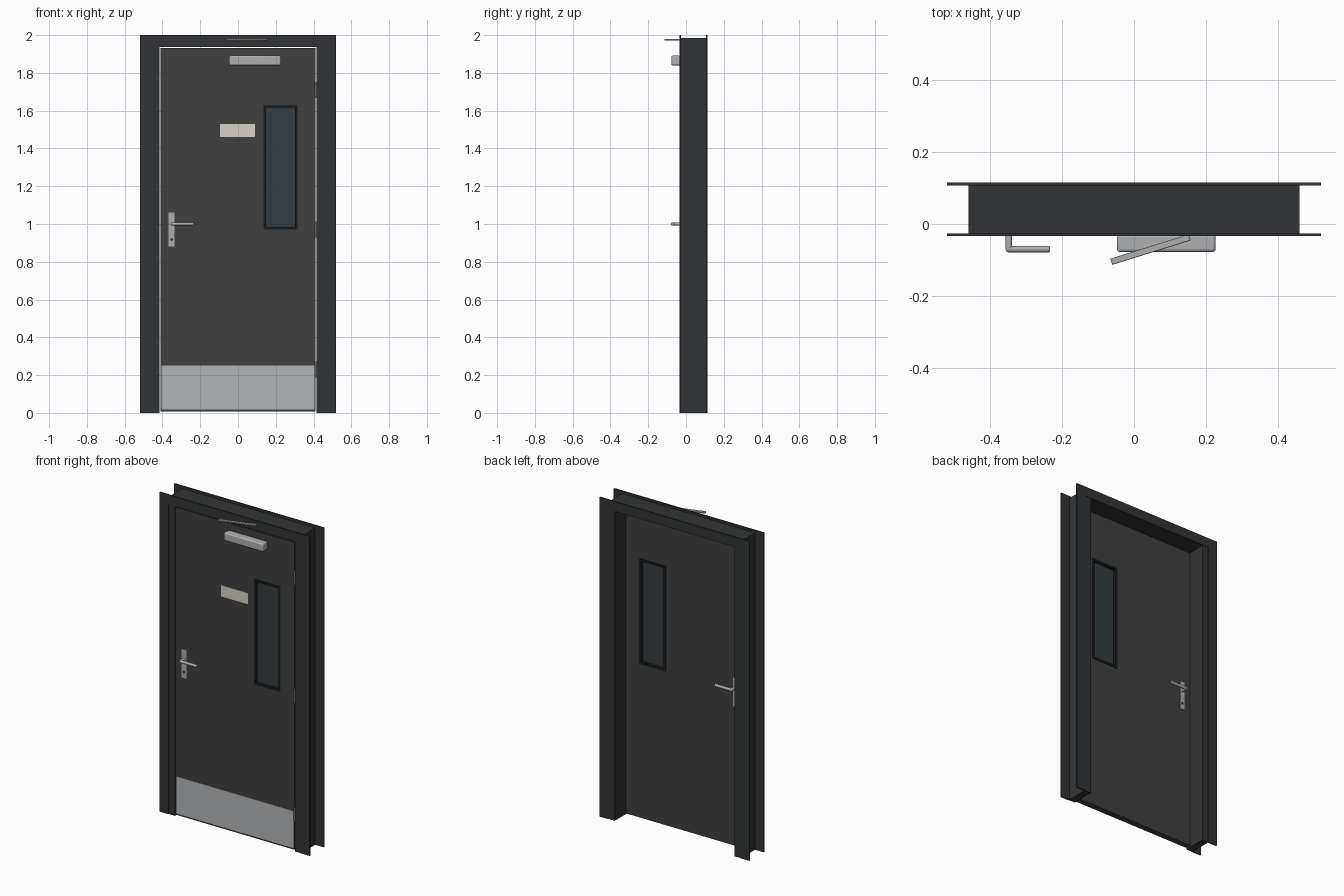
import bpy
from math import atan2
from mathutils import Vector

if "Cube" in bpy.data.objects:
    bpy.data.objects.remove(bpy.data.objects["Cube"])


def material(name, r, g, b):
    m = bpy.data.materials.new(name)
    m.diffuse_color = (r, g, b, 1)
    m.use_nodes = True
    m.node_tree.nodes["Principled BSDF"].inputs["Base Color"].default_value = m.diffuse_color
    return m


FRAME = material("frame_paint", 0.032, 0.034, 0.036)
DOOR = material("door_paint", 0.05, 0.05, 0.052)
BLACK = material("black_trim", 0.012, 0.013, 0.014)
GLASS = material("dark_glass", 0.035, 0.045, 0.052)
STEEL = material("brushed_steel", 0.42, 0.43, 0.44)
PLATE = material("kick_steel", 0.45, 0.47, 0.48)
CREAM = material("sign_cream", 0.68, 0.65, 0.57)


def box(name, x, y, z, mat, bevel=0, segments=3):
    """Box from (min, max) ranges, optionally with rounded edges."""
    lo, hi = zip(x, y, z)
    bpy.ops.mesh.primitive_cube_add(size=1, location=[(a + b) / 2 for a, b in zip(lo, hi)])
    ob = bpy.context.object
    ob.name = name
    ob.scale = [b - a for a, b in zip(lo, hi)]
    bpy.ops.object.transform_apply(location=False, rotation=False, scale=True)
    ob.data.materials.append(mat)
    if bevel:
        m = ob.modifiers.new("bevel", 'BEVEL')
        m.width, m.segments = bevel, segments
        bpy.ops.object.shade_smooth_by_angle()
    return ob


def rod(name, a, b, radius, mat, bevel=0):
    a, b = Vector(a), Vector(b)
    bpy.ops.mesh.primitive_cylinder_add(vertices=24, radius=radius, depth=(b - a).length,
                                        location=(a + b) / 2,
                                        rotation=(b - a).to_track_quat('Z', 'Y').to_euler())
    ob = bpy.context.object
    ob.name = name
    ob.data.materials.append(mat)
    if bevel:
        m = ob.modifiers.new("bevel", 'BEVEL')
        m.width, m.segments = bevel, 3
    bpy.ops.object.shade_smooth_by_angle()
    return ob


def cut(ob, x, y, z):
    """Cut a rectangular opening through an object."""
    cutter = box("cutter", x, y, z, BLACK)
    cutter.hide_render = True
    m = ob.modifiers.new("opening", 'BOOLEAN')
    m.operation, m.solver, m.object = 'DIFFERENCE', 'EXACT', cutter
    bpy.context.view_layer.objects.active = ob
    bpy.ops.object.modifier_apply(modifier=m.name)
    bpy.data.objects.remove(cutter, do_unlink=True)
    return ob


# Frame lining: two jambs and a head
for side, s in (("left", -1), ("right", 1)):
    box(side + "_jamb", sorted((s * 0.415, s * 0.46)), (-0.031, 0.112), (0, 1.985), FRAME)
box("head_jamb", (-0.415, 0.415), (-0.031, 0.112), (1.937, 1.985), FRAME)

# Architraves: thin surrounds on both faces of the wall
for face, y in (("front", (-0.034, -0.026)), ("back", (0.107, 0.115))):
    surround = box(face + "_architrave", (-0.52, 0.52), y, (0, 2), FRAME)
    cut(surround, (-0.458, 0.458), (-1, 1), (-1, 1.94))

# Door leaf with vision panel opening
DF, DB = -0.029, 0.008
leaf = box("door_leaf", (-0.411, 0.411), (DF, DB), (0.008, 1.932), DOOR)
cut(leaf, (0.143, 0.307), (-1, 1), (0.98, 1.62))
box("vision_glass", (0.14, 0.31), (-0.016, -0.006), (0.975, 1.625), GLASS)
for face, y in (("front", (DF - 0.004, -0.016)), ("back", (-0.006, DB + 0.004))):
    bead = box(face + "_glazing_bead", (0.134, 0.316), y, (0.97, 1.63), BLACK)
    cut(bead, (0.147, 0.303), (-1, 1), (0.984, 1.616))

# Kick plate and blank sign
box("kick_plate", (-0.405, 0.405), (DF - 0.002, DF), (0.018, 0.25), PLATE)
box("sign_plate", (-0.095, 0.091), (DF - 0.002, DF), (1.46, 1.53), CREAM)

# Lever handle sets on both faces
for face, y0, d in (("front", DF, -1), ("back", DB, 1)):
    tip = y0 + d * 0.041
    box(face + "_handle_plate", (-0.367, -0.335), sorted((y0, y0 + d * 0.004)), (0.88, 1.06), STEEL)
    rod(face + "_lever_stem", (-0.348, y0, 1), (-0.348, tip, 1), 0.009, STEEL)
    bpy.ops.mesh.primitive_uv_sphere_add(segments=24, ring_count=12, radius=0.009,
                                         location=(-0.348, tip, 1))
    elbow = bpy.context.object
    elbow.name = face + "_lever_elbow"
    elbow.data.materials.append(STEEL)
    bpy.ops.object.shade_smooth_by_angle()
    rod(face + "_lever_grip", (-0.348, tip, 1), (-0.234, tip, 1), 0.009, STEEL, 0.004)
    rod(face + "_lock_cylinder", (-0.351, y0, 0.918), (-0.351, y0 + d * 0.006, 0.918), 0.007, BLACK)

# Hinge knuckles in the gap on the right
for i, z in enumerate((0.23, 0.97, 1.71)):
    rod(f"hinge_{i + 1}", (0.412, DF, z - 0.042), (0.412, DF, z + 0.042), 0.0045, STEEL)

# Door closer body and its angled arm
box("closer_body", (-0.047, 0.227), (-0.078, DF), (1.84, 1.891), STEEL, 0.008)
a, b = Vector((-0.063, -0.105)), Vector((0.155, -0.037))
mid, d = (a + b) / 2, b - a
arm = box("closer_arm", (mid.x - d.length / 2, mid.x + d.length / 2),
          (mid.y - 0.009, mid.y + 0.009), (1.971, 1.98), STEEL, 0.002, 2)
arm.rotation_euler.z = atan2(d.y, d.x)
